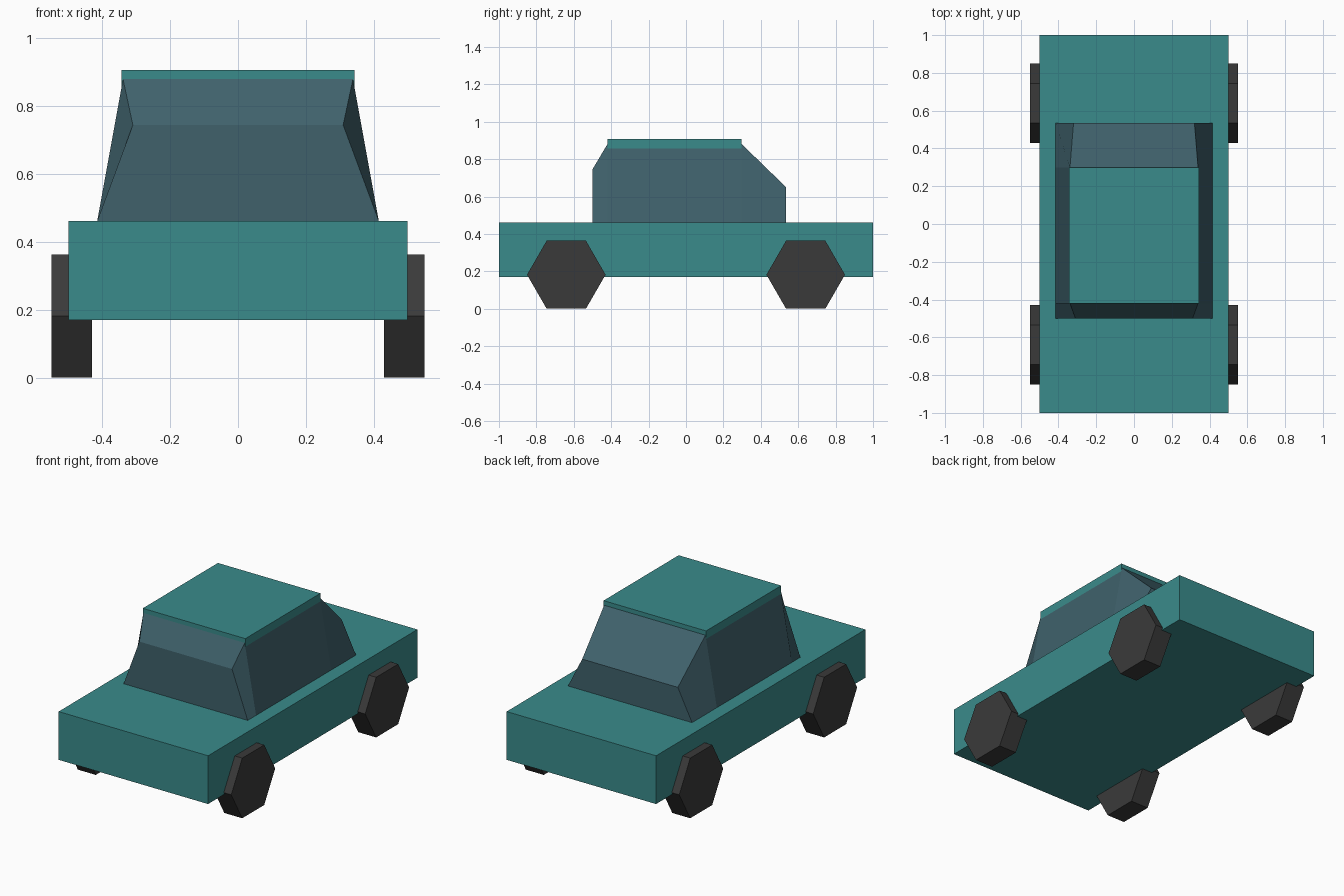
import bpy, bmesh, math

if "Cube" in bpy.data.objects:
    bpy.data.objects.remove(bpy.data.objects["Cube"])


def material(name, rgb):
    m = bpy.data.materials.new(name)
    m.diffuse_color = (*rgb, 1)
    m.use_nodes = True
    m.node_tree.nodes["Principled BSDF"].inputs["Base Color"].default_value = m.diffuse_color
    return m


teal = material("teal_paint", (0.042, 0.26, 0.26))
glass = material("dark_glass", (0.05, 0.12, 0.148))
rubber = material("rubber", (0.042, 0.042, 0.042))


def box(name, x, y0, y1, z0, z1, mat):
    bpy.ops.mesh.primitive_cube_add(size=1, location=(0, (y0 + y1) / 2, (z0 + z1) / 2))
    ob = bpy.context.object
    ob.name = name
    ob.scale = (2 * x, y1 - y0, z1 - z0)
    bpy.ops.object.transform_apply(location=False, rotation=False, scale=True)
    ob.data.materials.append(mat)


# Body slab and roof panel
box("body", 0.5, -1, 1, 0.17, 0.462, teal)
box("roof", 0.343, -0.42, 0.298, 0.853, 0.907, teal)

# Cabin: trapezoid cross-sections lofted front to back (y, top half width, top z)
stations = [(-0.5, 0.31, 0.745), (-0.42, 0.339, 0.88),
            (0.298, 0.339, 0.88), (0.535, 0.32, 0.65)]
bm = bmesh.new()
rings = [[bm.verts.new(p) for p in ((-0.415, y, 0.462), (0.415, y, 0.462), (w, y, z), (-w, y, z))]
         for y, w, z in stations]
for a, b in zip(rings, rings[1:]):
    for i in range(4):
        j = (i + 1) % 4
        bm.faces.new((a[i], a[j], b[j], b[i]))
bm.faces.new(rings[0])
bm.faces.new(rings[-1])
bmesh.ops.recalc_face_normals(bm, faces=bm.faces[:])
mesh = bpy.data.meshes.new("cabin")
bm.to_mesh(mesh)
bm.free()
mesh.materials.append(glass)
bpy.context.collection.objects.link(bpy.data.objects.new("cabin", mesh))

# Six-sided wheels, points facing forward and back
R = 0.21
for side, sx in (("left", -1), ("right", 1)):
    for end, y in (("front", -0.64), ("rear", 0.64)):
        bpy.ops.mesh.primitive_cylinder_add(
            vertices=6, radius=R, depth=0.12,
            location=(sx * 0.49, y, R * math.cos(math.pi / 6)),
            rotation=(0, math.pi / 2, 0))
        wheel = bpy.context.object
        wheel.name = f"{end}_{side}_wheel"
        wheel.data.materials.append(rubber)
